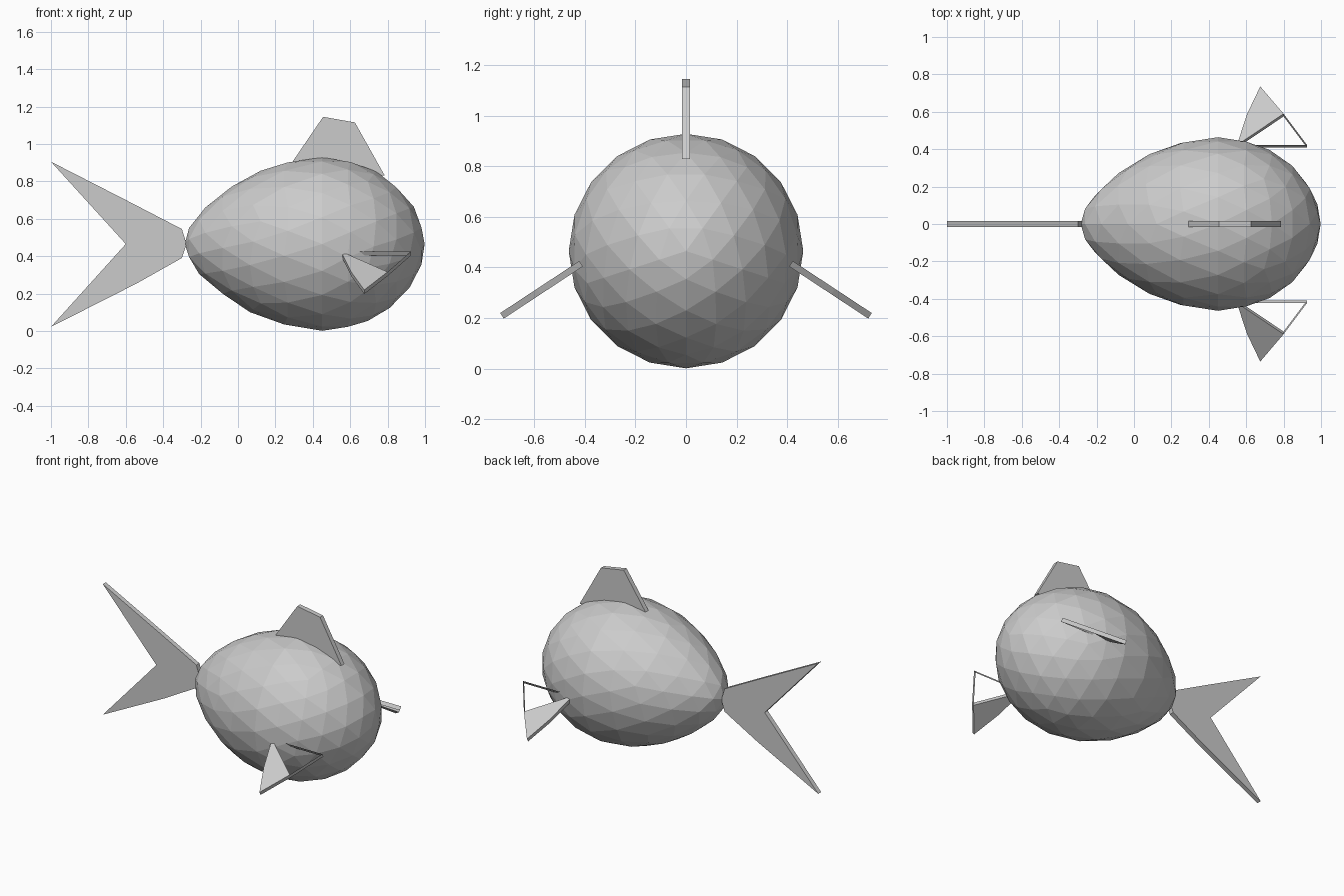
import bpy, bmesh, math
from mathutils import Matrix, Vector

if "Cube" in bpy.data.objects:
    bpy.data.objects.remove(bpy.data.objects["Cube"])


def make_object(name, bm):
    bmesh.ops.recalc_face_normals(bm, faces=bm.faces)
    mesh = bpy.data.meshes.new(name)
    bm.to_mesh(mesh)
    bm.free()
    obj = bpy.data.objects.new(name, mesh)
    bpy.context.collection.objects.link(obj)
    return obj


def plate(name, profile, half=0.016):
    """Flat slab in the XZ plane, thickened along Y."""
    bm = bmesh.new()
    a = [bm.verts.new((x, -half, z)) for x, z in profile]
    b = [bm.verts.new((x, half, z)) for x, z in profile]
    bm.faces.new(a)
    bm.faces.new(b[::-1])
    for i in range(len(a)):
        j = (i + 1) % len(a)
        bm.faces.new((a[i], b[i], b[j], a[j]))
    return make_object(name, bm)


# Egg-shaped low-poly body, tapering toward the tail
bm = bmesh.new()
bmesh.ops.create_icosphere(bm, subdivisions=3, radius=1,
                           matrix=Matrix.Rotation(math.pi / 2, 4, 'Y'))
for v in bm.verts:
    u = v.co.x
    r = 0.464 * (1 - 0.28 * u * u if u < 0 else 1 - 0.05 * u * u)
    x = 0.45 + u * (0.735 if u < 0 else 0.548)
    v.co = (x, v.co.y * r, 0.465 + v.co.z * r)
make_object("body", bm)

# Forked tail and top fin
plate("tail_fin", [(-1, 0.905), (-0.57, 0.685), (-0.30, 0.545), (-0.275, 0.465),
                   (-0.30, 0.39), (-0.54, 0.255), (-1, 0.022), (-0.6, 0.465)])
plate("top_fin", [(0.28, 0.888), (0.455, 1.145), (0.625, 1.115), (0.785, 0.83)])

# Side fin: (x, span) outline on a drooping plane; a solid blade plus an open rim
points = [(0.55, 0.0), (0.605, 0.2), (0.675, 0.375), (0.80, 0.2), (0.925, 0.0)]
span = Vector((0, -0.835, -0.55))
normal = Vector((0, -0.55, 0.835)) * 0.013
bm = bmesh.new()
top, bottom = [], []
for x, s in points:
    p = Vector((x, -0.415, 0.415)) + span * s
    top.append(bm.verts.new(p + normal))
    bottom.append(bm.verts.new(p - normal))
bm.faces.new(top[:4])
bm.faces.new(bottom[3::-1])
for i, j in [(0, 1), (1, 2), (2, 3), (3, 0), (3, 4), (4, 0)]:
    bm.faces.new((top[i], bottom[i], bottom[j], top[j]))
fin = make_object("side_fins", bm)
mirror = fin.modifiers.new("mirror", 'MIRROR')
mirror.use_axis = (False, True, False)
mirror.use_mirror_merge = False
